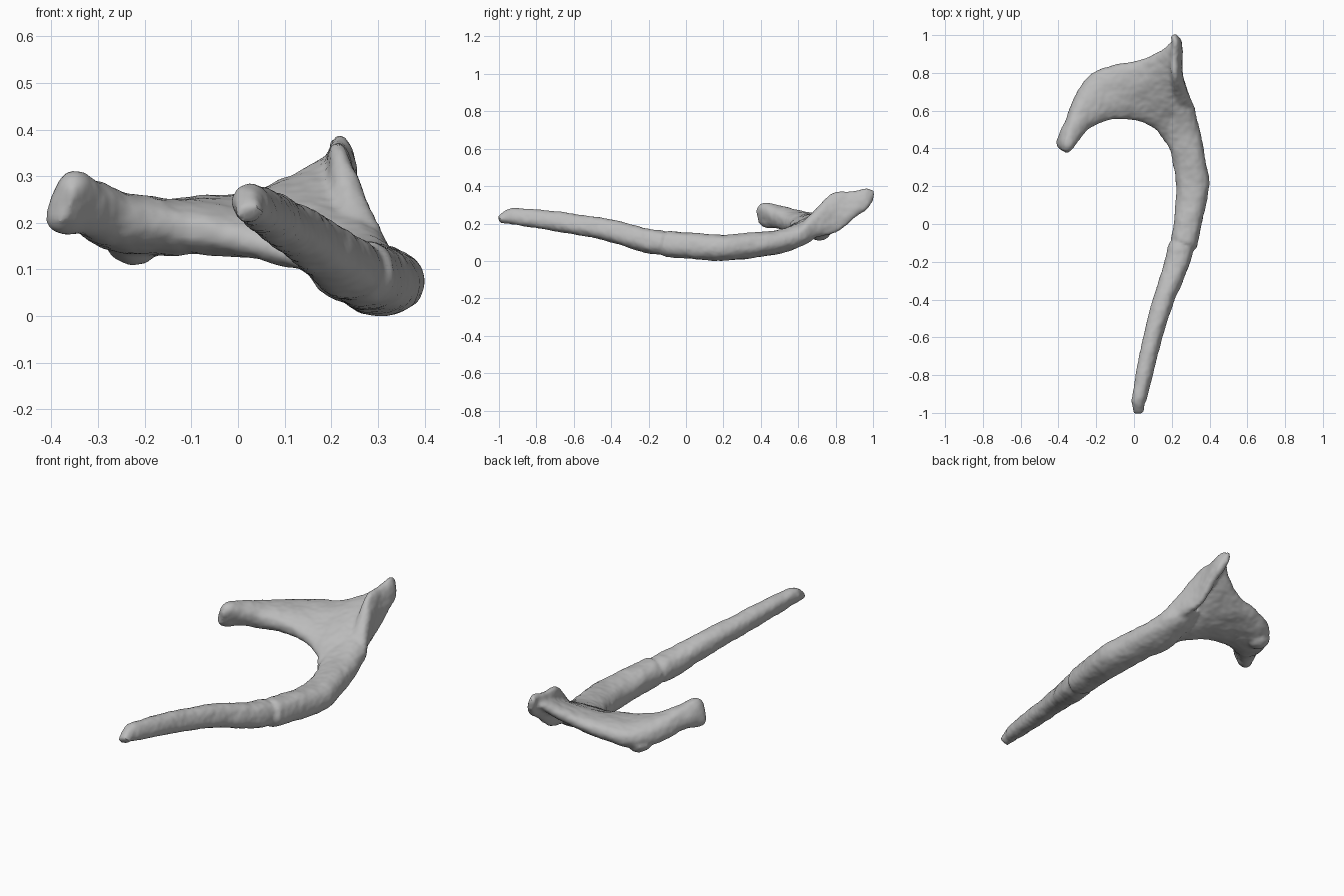
import bpy, bmesh, math
from mathutils import Vector, noise

cube = bpy.data.objects.get("Cube")
if cube:
    bpy.data.objects.remove(cube)

bone = bpy.data.materials.new("bone grey")
bone.use_nodes = True
colour = (0.5, 0.5, 0.5, 1)
bone.diffuse_color = colour
bone.node_tree.nodes["Principled BSDF"].inputs["Base Color"].default_value = colour

SIDES, STEPS = 20, 4


def spline(a, b, c, d, t):
    """Smooth in-between value of four neighbouring stations."""
    return 0.5 * (2 * b + (c - a) * t + (2 * a - 5 * b + 4 * c - d) * t * t
                  + (3 * b - a - 3 * c + d) * t ** 3)


def loft(bm, stations, power):
    """Skin rounded sections, each given by two edge points and a thickness."""
    st = [(Vector(a), Vector(b), t) for a, b, t in stations]
    dense = []
    for i in range(len(st) - 1):
        four = [st[max(0, min(len(st) - 1, i + k))] for k in (-1, 0, 1, 2)]
        for s in range(STEPS):
            dense.append([spline(*(q[n] for q in four), s / STEPS) for n in range(3)])
    dense.append(st[-1])
    mids = [(a + b) / 2 for a, b, t in dense]
    rings = []
    for i, (a, b, t) in enumerate(dense):
        tangent = mids[min(i + 1, len(mids) - 1)] - mids[max(i - 1, 0)]
        half = (b - a) / 2
        up = tangent.cross(half).normalized() * t / 2
        ring = []
        for k in range(SIDES):
            ang = 2 * math.pi * k / SIDES
            c, s = math.cos(ang), math.sin(ang)
            c = math.copysign(abs(c) ** power, c)
            s = math.copysign(abs(s) ** power, s)
            ring.append(bm.verts.new(mids[i] + half * c + up * s))
        rings.append(ring)
    for r, q in zip(rings, rings[1:]):
        for k in range(SIDES):
            n = (k + 1) % SIDES
            bm.faces.new((r[k], r[n], q[n], q[k]))
    bm.faces.new(rings[0][::-1])
    bm.faces.new(rings[-1])


bm = bmesh.new()

# long shaft, from the broken end to the head, with a healed crack midway
loft(bm, [
    ((0.0, -1.0, 0.215), (0.05, -0.995, 0.23), 0.04),
    ((-0.002, -0.965, 0.23), (0.052, -0.955, 0.25), 0.07),
    ((-0.003, -0.90, 0.23), (0.072, -0.89, 0.255), 0.095),
    ((0.052, -0.6, 0.19), (0.147, -0.6, 0.215), 0.108),
    ((0.103, -0.4, 0.155), (0.213, -0.4, 0.18), 0.118),
    ((0.163, -0.2, 0.105), (0.292, -0.22, 0.122), 0.13),
    ((0.184, -0.11, 0.097), (0.31, -0.15, 0.11), 0.13),
    ((0.202, -0.095, 0.095), (0.31, -0.135, 0.105), 0.11),
    ((0.198, -0.08, 0.088), (0.332, -0.12, 0.105), 0.138),
    ((0.213, 0.02, 0.08), (0.358, 0.0, 0.095), 0.14),
    ((0.223, 0.2, 0.066), (0.398, 0.2, 0.086), 0.138),
    ((0.197, 0.37, 0.08), (0.368, 0.4, 0.105), 0.132),
    ((0.158, 0.47, 0.098), (0.34, 0.53, 0.12), 0.125),
    ((0.15, 0.58, 0.14), (0.312, 0.64, 0.155), 0.12),
    ((0.16, 0.7, 0.2), (0.26, 0.71, 0.2), 0.1),
], 0.85)

# hooked arm widening into the sloping plate, thick along the back
loft(bm, [
    ((-0.36, 0.378, 0.24), (-0.392, 0.395, 0.255), 0.08),
    ((-0.333, 0.405, 0.235), (-0.4, 0.44, 0.265), 0.14),
    ((-0.28, 0.465, 0.225), (-0.355, 0.56, 0.25), 0.12),
    ((-0.225, 0.512, 0.215), (-0.3, 0.70, 0.205), 0.125),
    ((-0.14, 0.548, 0.2), (-0.222, 0.8, 0.195), 0.125),
    ((-0.05, 0.552, 0.178), (-0.11, 0.842, 0.222), 0.115),
    ((0.04, 0.542, 0.15), (0.02, 0.865, 0.25), 0.105),
    ((0.12, 0.495, 0.12), (0.12, 0.905, 0.295), 0.1),
    ((0.175, 0.43, 0.09), (0.195, 0.96, 0.345), 0.08),
    ((0.23, 0.5, 0.11), (0.23, 0.92, 0.32), 0.06),
], 0.85)

# raised rim along the outer edge, ending in the rear point
loft(bm, [
    ((0.275, 0.58, 0.09), (0.27, 0.60, 0.19), 0.11),
    ((0.25, 0.69, 0.13), (0.24, 0.70, 0.29), 0.08),
    ((0.235, 0.81, 0.16), (0.215, 0.78, 0.368), 0.06),
    ((0.24, 0.9, 0.235), (0.21, 0.9, 0.38), 0.055),
    ((0.235, 0.965, 0.28), (0.215, 0.96, 0.398), 0.05),
    ((0.21, 1.0, 0.33), (0.205, 1.0, 0.38), 0.03),
], 0.85)

# small chip lobe under the back of the arm
lobe = bmesh.ops.create_icosphere(bm, subdivisions=2, radius=0.05)["verts"]
for v in lobe:
    v.co = Vector((v.co.x * 1.2 - 0.225, v.co.y * 1.3 + 0.71, v.co.z + 0.163))

bmesh.ops.recalc_face_normals(bm, faces=bm.faces)
mesh = bpy.data.meshes.new("bone")
bm.to_mesh(mesh)
bm.free()
obj = bpy.data.objects.new("bone", mesh)
bpy.context.collection.objects.link(obj)
mesh.materials.append(bone)

# fuse the pieces into one skin and soften the joins
fuse = obj.modifiers.new("fuse", "REMESH")
fuse.mode = "VOXEL"
fuse.voxel_size = 0.01
soften = obj.modifiers.new("soften", "SMOOTH")
soften.factor, soften.iterations = 0.5, 3
bpy.context.view_layer.objects.active = obj
obj.select_set(True)
for name in ("fuse", "soften"):
    bpy.ops.object.modifier_apply(modifier=name)

# weathered surface, then rest it on the ground
for v in obj.data.vertices:
    v.co += v.normal * (0.004 * noise.noise(v.co * 14) + 0.002 * noise.noise(v.co * 40))
low = min(v.co.z for v in obj.data.vertices)
for v in obj.data.vertices:
    v.co.z -= low
bpy.ops.object.shade_smooth_by_angle(angle=math.radians(40))
